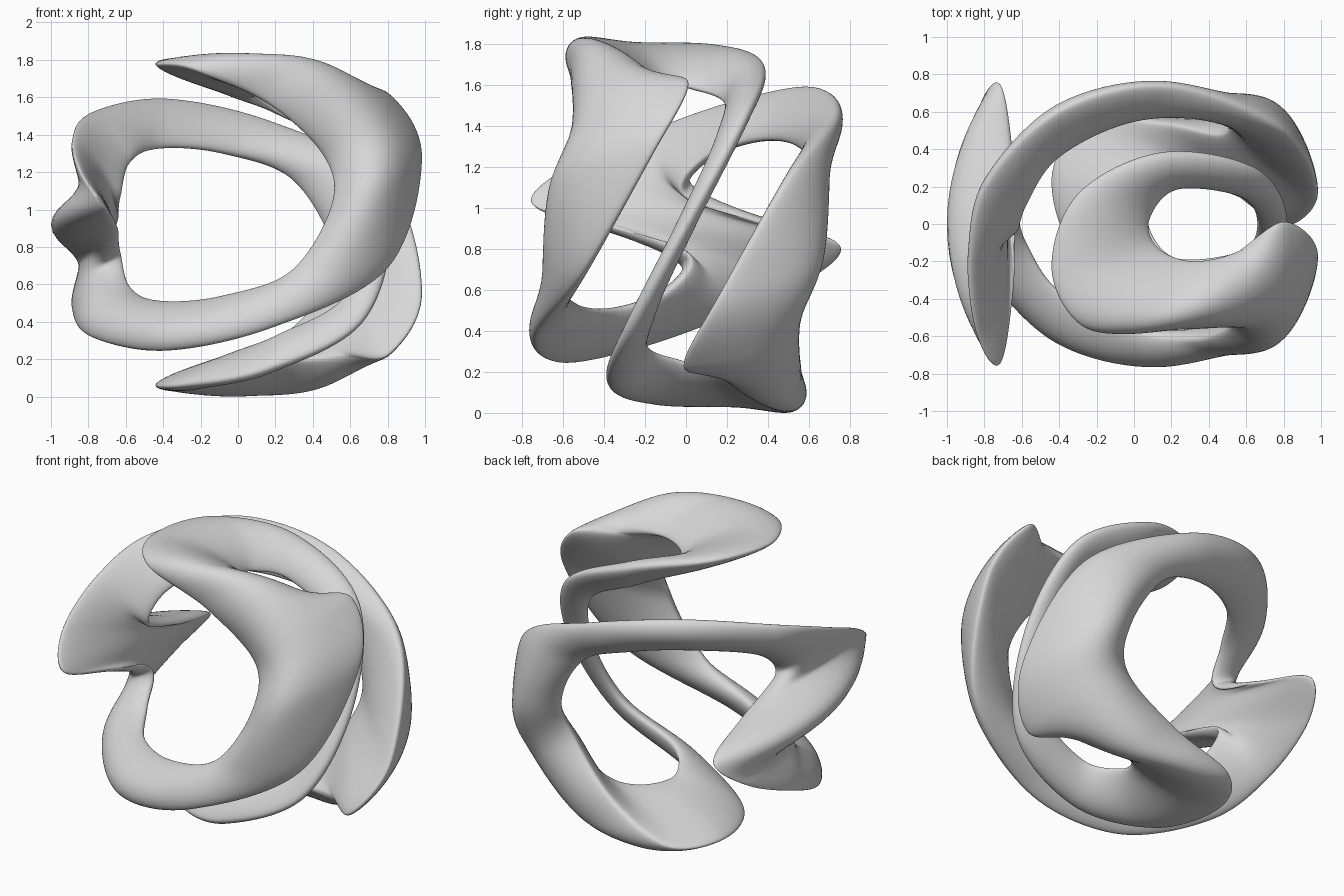
import bpy, bmesh, math
from mathutils import Vector, Matrix

cube = bpy.data.objects.get("Cube")
if cube:
    bpy.data.objects.remove(cube, do_unlink=True)

# Half of one closed twisted ribbon: first rim, outer middle and second rim of each rib
first_rim = [(.82, 0, 0), (.66, .29, .52), (.15, .38, .78), (-.3, .16, .86), (-.44, -.25, .86),
             (-.25, -.56, .84), (.15, -.54, .66), (.46, -.48, .37), (.5, -.57, .1),
             (.28, -.62, -.25), (-.1, -.53, -.39), (-.43, -.34, -.41), (-.58, -.1, -.33),
             (-.63, .01, -.15), (-.65, -.36, -.02), (-.72, -.75, .1)]
middle = [(.74, 0, 0), (.62, .22, .46), (.18, .28, .72), (-.11, .1, .8), (-.15, -.22, .825),
          (.1, -.45, .865), (.42, -.45, .82), (.72, -.46, .53), (.76, -.59, .2),
          (.55, -.65, -.23), (.04, -.69, -.46), (-.42, -.55, -.54), (-.72, -.2, -.45),
          (-.77, .04, -.3), (-.77, .06, -.14), (-.955, 0, 0)]
second_rim = [(.66, 0, 0), (.57, .15, .39), (.23, .19, .59), (.08, .02, .67), (.13, -.13, .7),
              (.32, -.2, .72), (.58, -.14, .71), (.81, .01, .69), (.98, -.16, .36),
              (.8, -.5, -.23), (.2, -.74, -.54), (-.38, -.62, -.67), (-.78, -.24, -.6),
              (-.88, .17, -.46), (-.84, .58, -.28), (-.72, .75, -.1)]
THICK, STEPS, ACROSS = .045, 12, 28


def turned(p):
    """Half turn about the x axis."""
    return Vector((p[0], -p[1], -p[2]))


# Extend the ribs past both ends, so the turned halves meet smoothly
ribs = [[Vector(p) for p in rib] for rib in zip(first_rim, middle, second_rim)]
before = [[turned(p) for p in ribs[i]] for i in (2, 1)]
after = [[turned(p) for p in reversed(ribs[i])] for i in (-2, -3)]
last = len(ribs) - 1
ribs = before + ribs + after


def spline(a, b, c, d, t):
    return (b * 2 + (c - a) * t + (a * 2 - b * 5 + c * 4 - d) * t ** 2
            + (b * 3 - a - c * 3 + d) * t ** 3) / 2


def surface(u, v, bow):
    """Point on the bowed outer sheet (bow 1) or the flat inner sheet (bow 0)."""
    i = math.floor(u)
    p, m, q = (spline(*(ribs[i + k + 1][j] for k in range(4)), u - i) for j in range(3))
    return p.lerp(q, v) + (m - (p + q) / 2) * (4 * v * (1 - v) * bow)


def normal(u, v, bow):
    """Sheet normal, read nearer the middle where it turns gently."""
    e, v = .02, (v + .5) / 2
    along = surface(u + e, v, bow) - surface(u - e, v, bow)
    over = surface(u, v + e, bow) - surface(u, v - e, bow)
    return along.cross(over).normalized()


# The outward side of the ribbon is told by the strongly bowed end rib
probe = surface(last, .5, 1) - surface(last, .5, 0)
outward = math.copysign(1, probe.dot(normal(last, .5, 1)))


def skin(u, v, bow):
    swell = THICK * math.sqrt(max(0, 1 - (2 * v - 1) ** 2))
    return surface(u, v, bow) + normal(u, v, bow) * (swell * outward * (2 * bow - 1))


# Skin both sides of the half ribbon
bm = bmesh.new()
loop = [(k, 1) for k in range(ACROSS + 1)] + [(k, 0) for k in range(ACROSS - 1, 0, -1)]
rings = []
for s in range(last * STEPS + 1):
    rings.append([bm.verts.new(skin(s / STEPS, (1 - math.cos(math.pi * k / ACROSS)) / 2, bow))
                  for k, bow in loop])
for a, b in zip(rings, rings[1:]):
    for k in range(len(loop)):
        n = (k + 1) % len(loop)
        bm.faces.new((a[k], a[n], b[n], b[k]))

# Add the turned half and weld the joints
copy = bmesh.ops.duplicate(bm, geom=bm.verts[:] + bm.edges[:] + bm.faces[:])["geom"]
bmesh.ops.rotate(bm, verts=[g for g in copy if isinstance(g, bmesh.types.BMVert)],
                 matrix=Matrix.Rotation(math.pi, 3, "X"))
bmesh.ops.remove_doubles(bm, verts=bm.verts[:], dist=.0005)
bmesh.ops.recalc_face_normals(bm, faces=bm.faces[:])

# Stand the sculpture on the floor
bmesh.ops.translate(bm, verts=bm.verts[:], vec=(0, 0, -min(v.co.z for v in bm.verts)))

mesh = bpy.data.meshes.new("twisted_ribbon")
bm.to_mesh(mesh)
bm.free()
ribbon = bpy.data.objects.new("twisted_ribbon", mesh)
bpy.context.collection.objects.link(ribbon)

grey = bpy.data.materials.new("light_grey")
grey.use_nodes = True
grey.diffuse_color = (.68, .68, .68, 1)
grey.node_tree.nodes["Principled BSDF"].inputs["Base Color"].default_value = (.68, .68, .68, 1)
mesh.materials.append(grey)

bpy.context.view_layer.objects.active = ribbon
ribbon.select_set(True)
bpy.ops.object.shade_smooth_by_angle(angle=math.radians(60))
